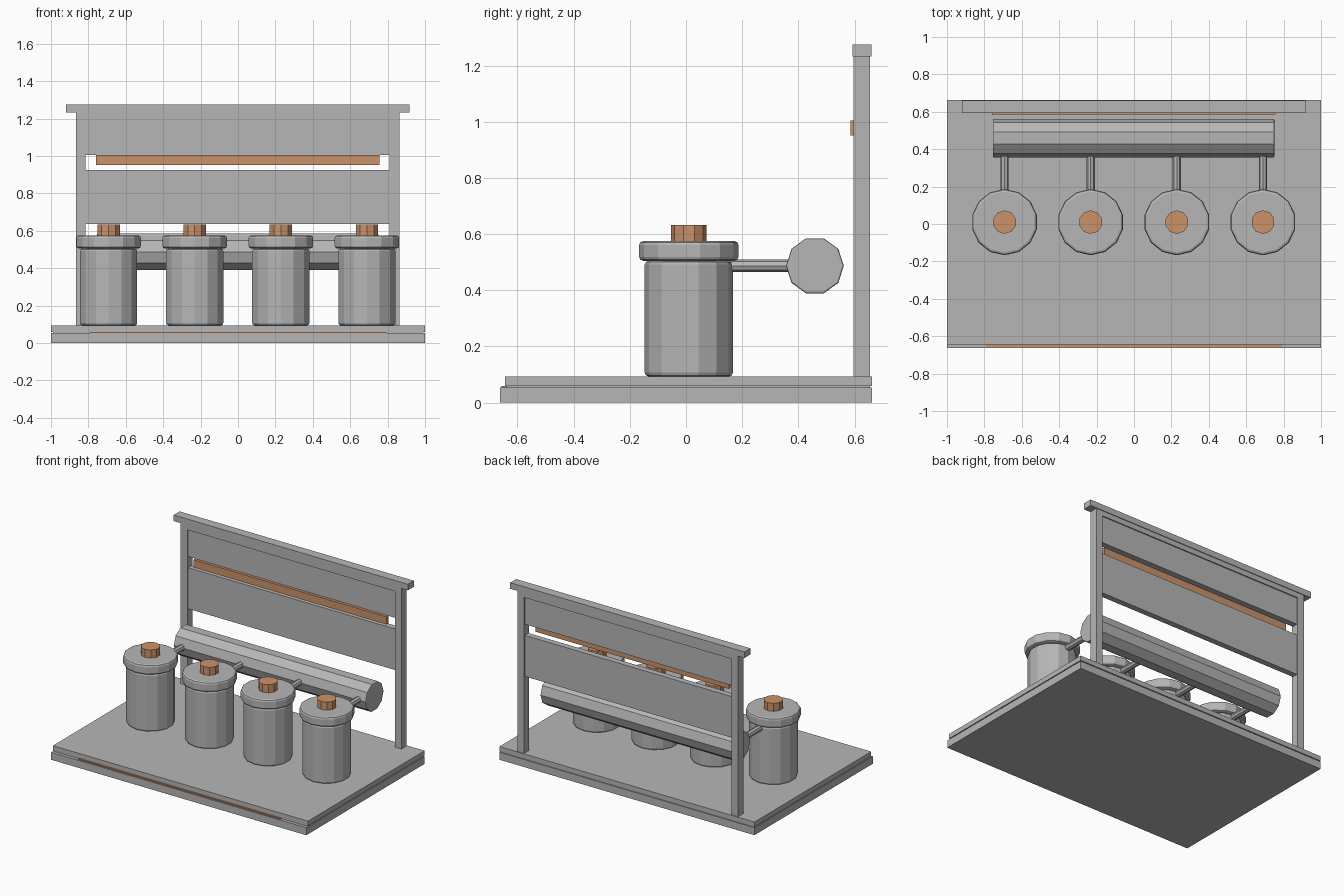
import bpy, math
from mathutils import Matrix

if "Cube" in bpy.data.objects:
    bpy.data.objects.remove(bpy.data.objects["Cube"])


def material(name, rgb):
    m = bpy.data.materials.new(name)
    m.diffuse_color = (*rgb, 1)
    m.use_nodes = True
    m.node_tree.nodes["Principled BSDF"].inputs["Base Color"].default_value = m.diffuse_color
    return m


GREY = material("steel grey", (0.47, 0.47, 0.47))
COPPER = material("copper orange", (0.60, 0.29, 0.145))


def finish(ob, name, mat, bevel):
    ob.name = name
    ob.data.materials.append(mat)
    if bevel:
        b = ob.modifiers.new("Bevel", 'BEVEL')
        b.width = bevel
        b.segments = 2
        b.limit_method = 'ANGLE'
        b.angle_limit = math.radians(60)   # rims only, side facets stay
    return ob


def box(name, x, y, z, mat=GREY):
    """Box from (min, max) ranges."""
    bpy.ops.mesh.primitive_cube_add(size=1)
    ob = bpy.context.object
    lo, hi = zip(x, y, z)
    ob.data.transform(Matrix.Diagonal([b - a for a, b in zip(lo, hi)] + [1]))
    ob.location = [(a + b) / 2 for a, b in zip(lo, hi)]
    return finish(ob, name, mat, 0)


def cylinder(name, sides, r, start, length, axis='Z', mat=GREY, bevel=0):
    """Faceted cylinder that starts at a point and runs along an axis."""
    bpy.ops.mesh.primitive_cylinder_add(vertices=sides, radius=r, depth=length)
    ob = bpy.context.object
    ob.data.transform(Matrix.Translation((0, 0, length / 2)))
    if axis == 'X':
        ob.data.transform(Matrix.Rotation(math.pi / 2, 4, 'Y'))
    elif axis == 'Y':
        ob.data.transform(Matrix.Rotation(-math.pi / 2, 4, 'X'))
    ob.location = start
    return finish(ob, name, mat, bevel)


# Two-layer base with a narrow seam and a copper trim line
box("base_lower", (-1, 1), (-0.663, 0.662), (0, 0.053))
box("base_seam", (-0.99, 0.99), (-0.64, 0.655), (0.05, 0.062))
box("base_upper", (-1, 1), (-0.645, 0.662), (0.059, 0.093))
box("base_trim", (-0.79, 0.79), (-0.657, -0.63), (0.053, 0.059), COPPER)

# Back frame: posts, rail, cap, recessed panels and accent strip
for side, x in (("left", (-0.867, -0.815)), ("right", (0.811, 0.863))):
    box(f"back_post_{side}", x, (0.597, 0.655), (0.093, 1.233))
box("back_cap", (-0.92, 0.916), (0.593, 0.66), (1.233, 1.276))
box("back_rail", (-0.815, 0.811), (0.597, 0.655), (1.197, 1.233))
box("back_panel_upper", (-0.815, 0.811), (0.605, 0.647), (1.005, 1.197))
box("back_panel_lower", (-0.815, 0.811), (0.605, 0.647), (0.635, 0.926))
box("back_strip", (-0.76, 0.756), (0.585, 0.606), (0.951, 1.005), COPPER)

# Horizontal collector pipe
JY, PY, PZ = 0.01, 0.459, 0.487
cylinder("collector_pipe", 10, 0.103, (-0.755, PY, PZ), 1.505, 'X', bevel=0.006)

# Four canisters, each with lid, knob and feed pipe
for i in range(4):
    x = -0.692 + 0.4605 * i
    n = i + 1
    cylinder(f"canister_body_{n}", 14, 0.157, (x, JY, 0.093), 0.412, bevel=0.014)
    cylinder(f"canister_neck_{n}", 14, 0.145, (x, JY, 0.49), 0.03)
    cylinder(f"canister_lid_{n}", 14, 0.177, (x, JY, 0.505), 0.07, bevel=0.014)
    cylinder(f"canister_knob_{n}", 10, 0.063, (x, JY, 0.575), 0.057, mat=COPPER)
    cylinder(f"feed_pipe_{n}", 8, 0.022, (x, JY + 0.14, PZ), 0.24, 'Y')
